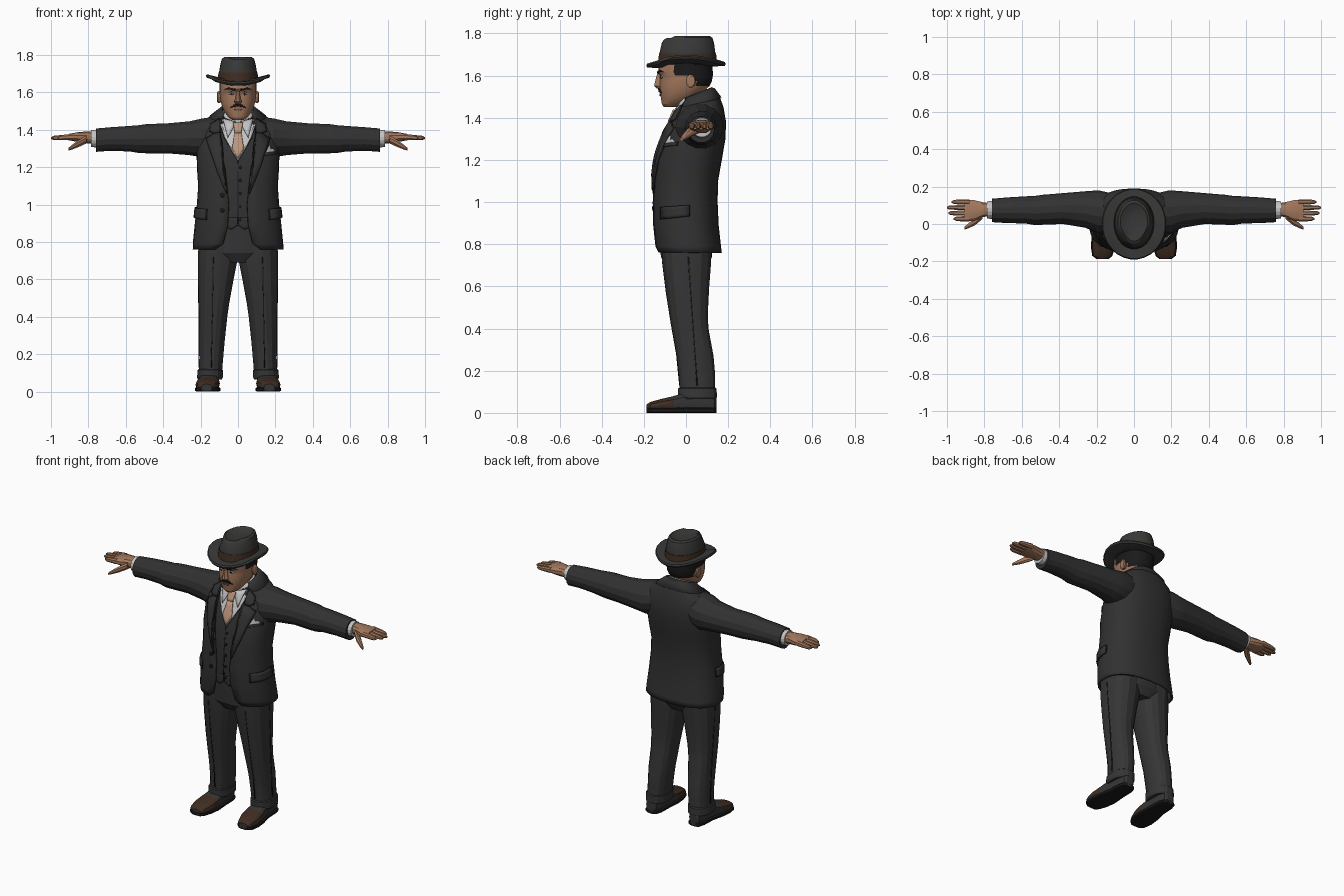
import bpy, bmesh, math
from mathutils import Vector
from mathutils.bvhtree import BVHTree

cube = bpy.data.objects.get("Cube")
if cube:
    bpy.data.objects.remove(cube)


def material(name, r, g, b):
    m = bpy.data.materials.new(name)
    m.use_nodes = True
    m.diffuse_color = (r, g, b, 1)
    m.node_tree.nodes["Principled BSDF"].inputs["Base Color"].default_value = (r, g, b, 1)
    return m


SUIT = material("charcoal suit", .031, .031, .031)
TROUSER = material("trouser grey", .037, .036, .036)
HAT = material("hat felt", .04, .04, .039)
BLACK = material("black trim", .011, .01, .01)
BROWN = material("dark brown leather", .05, .026, .016)
SHIRT = material("shirt white", .55, .55, .56)
SKIN = material("skin", .37, .19, .11)
TIE = material("peach tie", .5, .3, .2)
LIP = material("lips", .2, .08, .055)
built = []


def finish(name, bm, *mats):
    me = bpy.data.meshes.new(name)
    bm.to_mesh(me)
    bm.free()
    for m in mats:
        me.materials.append(m)
    ob = bpy.data.objects.new(name, me)
    bpy.context.collection.objects.link(ob)
    built.append(ob)
    return ob


def power(v, p):
    return math.copysign(abs(v) ** p, v)


def loft(name, rings, *mats, axis="z", n=16, p=1.0, side=1, bend=None, rule=None):
    """Closed tube; each ring is (position, a_min, a_max, b_min, b_max)."""
    bm = bmesh.new()
    rows = []
    for t, a0, a1, b0, b1 in rings:
        row = []
        for i in range(n):
            ang = 2 * math.pi * (i + .5) / n
            a = (a0 + a1) / 2 + (a1 - a0) / 2 * power(math.sin(ang), p)
            b = (b0 + b1) / 2 - (b1 - b0) / 2 * power(math.cos(ang), p)
            co = {"z": (a, b, t), "x": (t, a, b), "y": (a, t, b)}[axis]
            co = bend(*co) if bend else co
            row.append(bm.verts.new((co[0] * side, co[1], co[2])))
        rows.append(row)
    for r, s in zip(rows, rows[1:]):
        for i in range(n):
            bm.faces.new((r[i], r[(i + 1) % n], s[(i + 1) % n], s[i]))
    bm.faces.new(rows[0])
    bm.faces.new(rows[-1])
    bmesh.ops.recalc_face_normals(bm, faces=bm.faces)
    if rule:
        for f in bm.faces:
            f.material_index = rule(f.calc_center_median())
    return finish(name, bm, *mats)


def wrap(name, rings, mat, n=26, p=.85, thick=.012):
    """Sheet wrapped round the body, open at the front; (z, half_width, front, back, gap, tilt)."""
    bm = bmesh.new()
    rows = []
    for z, w, f, b, gap, tilt in rings:
        start = math.asin((gap / w) ** (1 / p))
        row = []
        for i in range(n + 1):
            t = start + (2 * math.pi - 2 * start) * i / n
            dy = -(b - f) / 2 * power(math.cos(t), p)
            row.append(bm.verts.new((w * power(math.sin(t), p), (f + b) / 2 + dy, z + tilt * dy)))
        rows.append(row)
    for r, s in zip(rows, rows[1:]):
        for i in range(n):
            bm.faces.new((r[i], r[i + 1], s[i + 1], s[i]))
    bm.normal_update()
    bm.faces.ensure_lookup_table()
    if bm.faces[n // 2].normal.y < 0:
        bmesh.ops.reverse_faces(bm, faces=bm.faces)
    ob = finish(name, bm, mat)
    mod = ob.modifiers.new("cloth", "SOLIDIFY")
    mod.thickness, mod.offset = thick, -1
    return ob


def tree_of(ob):
    bm = bmesh.new()
    bm.from_mesh(ob.data)
    tree = BVHTree.FromBMesh(bm)
    bm.free()
    return tree


def drape(name, pts, tree, mat, lift=.006, axis="y", side=1, border=0):
    """Thin plate laid on a surface, seen from the front (y) or from one side (x)."""
    if border:
        cx, cz = (sum(q[k] for q in pts) / len(pts) for k in (0, 1))
        grown = []
        for u, v in pts:
            d = Vector((u - cx, v - cz))
            d += d.normalized() * border
            grown.append((cx + d.x, cz + d.y))
        drape(name + "_edge", grown, tree, BLACK, lift - .003, axis, side)
    bm = bmesh.new()
    bm.faces.new([bm.verts.new((u * side, -1, v) if axis == "y" else (side, u, v)) for u, v in pts])
    bmesh.ops.triangulate(bm, faces=bm.faces)
    bmesh.ops.subdivide_edges(bm, edges=bm.edges, cuts=3, use_grid_fill=True)
    ray = Vector((0, 1, 0)) if axis == "y" else Vector((-side, 0, 0))
    for v in bm.verts:
        hit = tree.ray_cast(v.co, ray)[0]
        if hit is None:
            near = tree.find_nearest(v.co + ray * .88)[0]
            hit = Vector((v.co.x, near.y, v.co.z)) if axis == "y" else near
        v.co = hit - ray * lift
    bm.normal_update()
    if sum((f.normal.dot(ray) for f in bm.faces)) > 0:
        bmesh.ops.reverse_faces(bm, faces=bm.faces)
    ob = finish(name, bm, mat)
    mod = ob.modifiers.new("thickness", "SOLIDIFY")
    mod.thickness, mod.offset = min(lift + .002, .009), -1


def dot(name, x, z, r, tree, mat, lift=.007):
    drape(name, [(x + r * math.cos(k * math.pi / 4), z + r * math.sin(k * math.pi / 4)) for k in range(8)],
          tree, mat, lift)


# Jacket, waistcoat and hips
body = [(.76, .243, -.143, .17, .12, 0), (.79, .242, -.15, .166, .08, 0), (.89, .232, -.158, .155, .055, 0),
        (1.0, .22, -.16, .15, .05, 0), (1.1, .213, -.155, .152, .06, 0), (1.2, .22, -.145, .17, .075, 0),
        (1.3, .222, -.118, .187, .088, 0), (1.38, .218, -.085, .19, .095, 0),
        (1.44, .19, -.058, .178, .095, .08), (1.475, .14, -.045, .16, .088, .25),
        (1.495, .095, -.03, .13, .075, .4)]
jacket = wrap("jacket", body, SUIT)
waistcoat = loft("waistcoat", [(z, .025 - w, w - .025, f + .014, b - .02) for z, w, f, b, g, t in body[2:9]]
                 + [(1.47, -.095, .095, -.03, .12)], SUIT, n=24, p=.85)
hips = loft("hips", [(.69, -.12, .12, -.09, .1), (.74, -.2, .2, -.12, .125), (.95, -.2, .2, -.135, .13)],
            TROUSER, n=24, p=.85)
wrap("jacket_collar", [(1.47, .152, -.05, .168, .098, .25), (1.505, .1, -.032, .137, .08, .4),
                       (1.515, .088, -.028, .122, .07, .4)], SUIT)
on_jacket, on_vest, on_hips = tree_of(jacket), tree_of(waistcoat), tree_of(hips)

# Shirt front, collar and tie
drape("shirt_front", [(-.1, 1.455), (.1, 1.455), (.07, 1.36), (0, 1.235), (-.07, 1.36)], on_vest, SHIRT, .005, border=.006)
wrap("shirt_collar", [(1.45, .09, -.05, .108, .012, .35), (1.508, .078, -.04, .102, .02, .4)], SHIRT, thick=.008)
drape("tie_blade", [(-.017, 1.39), (.017, 1.39), (.032, 1.3), (0, 1.245), (-.032, 1.3)], on_vest, TIE, .012)
drape("tie_knot", [(-.026, 1.44), (.026, 1.44), (.018, 1.385), (-.018, 1.385)], on_vest, TIE, .018)

# Waistcoat details
drape("waistcoat_seam", [(-.003, 1.235), (.003, 1.235), (.003, .895), (-.003, .895)], on_vest, BLACK, .002)
for k in range(5):
    dot("waistcoat_button", .012, 1.2 - .07 * k, .008, on_vest, BLACK)
for z in (1.05, .97):
    dot("jacket_button", -.085, z, .012, on_jacket, BLACK)
drape("pocket_welt", [(.14, 1.262), (.205, 1.27), (.205, 1.285), (.14, 1.277)], on_jacket, SUIT, .007, border=.004)
drape("pocket_square", [(.15, 1.278), (.2, 1.284), (.19, 1.3), (.178, 1.296), (.17, 1.318)], on_jacket, SHIRT, .008)

for side, word in ((1, "left"), (-1, "right")):
    # Jacket front details
    drape(word + "_lapel", [(.063, 1.06), (.108, 1.17), (.17, 1.35), (.125, 1.38), (.1, 1.385), (.08, 1.2)],
          on_jacket, SUIT, .01, side=side, border=.006)
    drape(word + "_collar_leaf", [(.1, 1.46), (.145, 1.43), (.15, 1.395), (.125, 1.385), (.1, 1.39)],
          on_jacket, SUIT, .01, side=side, border=.005)
    drape(word + "_shirt_wing", [(.012, 1.44), (.08, 1.46), (.055, 1.36)], on_vest, SHIRT, .01, side=side, border=.003)
    drape(word + "_pocket_flap", [(-.12, .92), (.015, .935), (.015, .985), (-.12, .975)],
          on_jacket, SUIT, .012, axis="x", side=side, border=.004)
    drape(word + "_waistcoat_point", [(0, .93), (.08, .93), (.08, .89), (.035, .865), (0, .89)],
          on_hips, SUIT, .012, side=side)

    # Sleeve, cuff and hand
    loft(word + "_sleeve", [(.1, -.04, .16, 1.27, 1.475), (.19, -.05, .18, 1.25, 1.463), (.26, -.02, .175, 1.262, 1.447),
                            (.38, 0, .165, 1.272, 1.436), (.49, -.004, .156, 1.272, 1.432), (.53, -.006, .15, 1.274, 1.426),
                            (.58, .003, .148, 1.282, 1.422), (.68, .005, .142, 1.286, 1.415),
                            (.76, .01, .135, 1.28, 1.408)], SUIT, axis="x", n=14, side=side)
    loft(word + "_shirt_cuff", [(.74, .025, .125, 1.3, 1.4), (.785, .028, .122, 1.308, 1.4)], SHIRT, axis="x", side=side)
    loft(word + "_palm", [(.76, .045, .11, 1.325, 1.39), (.81, .035, .118, 1.327, 1.392), (.86, .015, .13, 1.335, 1.387),
                          (.905, .012, .132, 1.343, 1.378)], SKIN, axis="x", n=12, p=.8, side=side)
    for k, tip in enumerate((.965, .992, 1.0, .975)):
        y = .028 + .03 * k
        loft(word + "_finger", [(.88, y - .015, y + .015, 1.345, 1.38), (.94, y - .014, y + .014, 1.344, 1.373),
                                (tip - .012, y - .011, y + .011, 1.345, 1.368), (tip, y - .005, y + .005, 1.35, 1.36)],
             SKIN, axis="x", n=8, p=.8, side=side)
    loft(word + "_thumb", [(.81, .025, .075, 1.325, 1.37), (.85, -.008, .035, 1.307, 1.348),
                           (.885, -.024, .005, 1.294, 1.322), (.905, -.03, -.013, 1.288, 1.305)],
         SKIN, axis="x", n=8, side=side)

    # Trouser leg with turn-up and crease
    leg = loft(word + "_trouser_leg", [(.1, .085, .212, -.03, .14), (.18, .078, .208, -.035, .14), (.27, .07, .21, -.045, .132),
                                       (.4, .056, .21, -.068, .108), (.47, .046, .212, -.08, .105), (.6, .022, .215, -.1, .112),
                                       (.7, .002, .217, -.113, .12), (.8, .002, .212, -.12, .125)],
               TROUSER, n=16, p=.88, side=side)
    loft(word + "_turn_up", [(.065, .085, .215, -.032, .143), (.075, .08, .22, -.04, .148), (.115, .08, .217, -.04, .147),
                             (.12, .088, .21, -.03, .14)], TROUSER, n=16, p=.88, side=side)
    drape(word + "_crease", [(.129, .72), (.134, .72), (.145, .13), (.14, .13)], tree_of(leg), BLACK, .002, side=1 * side)
    drape(word + "_side_seam", [(.008, .74), (.014, .74), (.056, .13), (.05, .13)], tree_of(leg), BLACK, .002,
          axis="x", side=side)

    # Shoe and sole
    plan = [(-.188, .135, .2), (-.17, .115, .224), (-.12, .098, .232), (-.06, .092, .226), (.02, .098, .208),
            (.1, .1, .204), (.135, .112, .194), (.144, .128, .178)]
    tops = (.04, .052, .066, .08, .105, .1, .09, .08)
    loft(word + "_shoe", [(y, a + .005, b - .005, .006, h) for (y, a, b), h in zip(plan, tops)], BROWN, TROUSER,
         axis="y", n=14, p=.75, side=side, rule=lambda c: int(c.y > -.02 or c.z < .03))
    loft(word + "_sole", [(y, a, b, 0, .024) for y, a, b in plan], BLACK, axis="y", n=12, p=.4, side=side)

# Neck and head; hair is the upper back of the head
loft("neck", [(1.38, -.07, .07, -.04, .1), (1.48, -.066, .066, -.045, .09), (1.57, -.068, .068, -.04, .095)], SKIN, n=14)
head = loft("head", [(1.452, -.03, .03, -.106, -.04), (1.465, -.05, .05, -.115, .0), (1.495, -.073, .073, -.12, .05),
                     (1.525, -.086, .086, -.124, .085), (1.55, -.093, .093, -.126, .112), (1.575, -.097, .097, -.125, .124),
                     (1.6, -.099, .099, -.124, .128), (1.618, -.1, .1, -.134, .128), (1.68, -.1, .1, -.122, .125)],
            SKIN, BLACK, n=24, p=.88,
            rule=lambda c: int((c.z > 1.55 and c.y > .035) or (c.z > 1.6 and c.y > -.04)))
on_head = tree_of(head)
loft("nose", [(1.61, -.009, .009, -.138, -.1), (1.565, -.016, .016, -.15, -.1), (1.55, -.022, .022, -.153, -.1),
              (1.538, -.014, .014, -.138, -.1)], SKIN, n=8)
drape("lips", [(-.024, 1.514), (.024, 1.514), (.015, 1.502), (-.015, 1.502)], on_head, LIP, .004)
for side, word in ((1, "left"), (-1, "right")):
    drape(word + "_moustache", [(0, 1.538), (.022, 1.535), (.045, 1.516), (.02, 1.522), (0, 1.524)],
          on_head, BLACK, .008, side=side)
    drape(word + "_eyebrow", [(.014, 1.606), (.016, 1.617), (.05, 1.628), (.072, 1.616), (.048, 1.616)],
          on_head, BLACK, .006, side=side)
    drape(word + "_eye", [(.02, 1.592), (.036, 1.602), (.054, 1.594), (.036, 1.587)], on_head, SHIRT, .003, side=side,
          border=.003)
    dot(word + "_iris", .036 * side, 1.5945, .006, on_head, BLACK, .005)
    loft(word + "_ear", [(.088, .005, .04, 1.545, 1.6), (.106, .0, .046, 1.54, 1.608), (.112, .01, .042, 1.55, 1.6)],
         SKIN, axis="x", n=10, side=side)

# Hat: curled brim, band and dented crown
curl = lambda x, y, z: (x, y, z + .034 * (x / .17) ** 2 - .008 * (y < -.1))
loft("hat_brim", [(1.643, -.1, .1, -.125, .135), (1.646, -.168, .168, -.185, .185), (1.655, -.173, .173, -.19, .19),
                  (1.664, -.168, .168, -.185, .185), (1.667, -.1, .1, -.125, .135)], HAT, n=28, bend=curl)
loft("hat_band", [(1.655, -.112, .112, -.135, .148), (1.705, -.105, .105, -.129, .144)], BROWN, n=24)
dent = lambda x, y, z: (x * (1 - .22 * max(0, -y / .12) * (z > 1.74)), y, z - .01 * (z > 1.77) * (y < -.06))
loft("hat_crown", [(1.66, -.106, .106, -.128, .142), (1.71, -.102, .102, -.126, .14), (1.755, -.094, .094, -.116, .134),
                   (1.78, -.086, .086, -.106, .126), (1.788, -.074, .074, -.092, .112), (1.772, -.042, .042, -.06, .08),
                   (1.768, -.015, .015, -.03, .05)], HAT, n=24, bend=dent)

# Shading
bpy.ops.object.select_all(action="DESELECT")
for ob in built:
    ob.select_set(True)
bpy.context.view_layer.objects.active = built[0]
bpy.ops.object.shade_smooth_by_angle(angle=math.radians(22))
